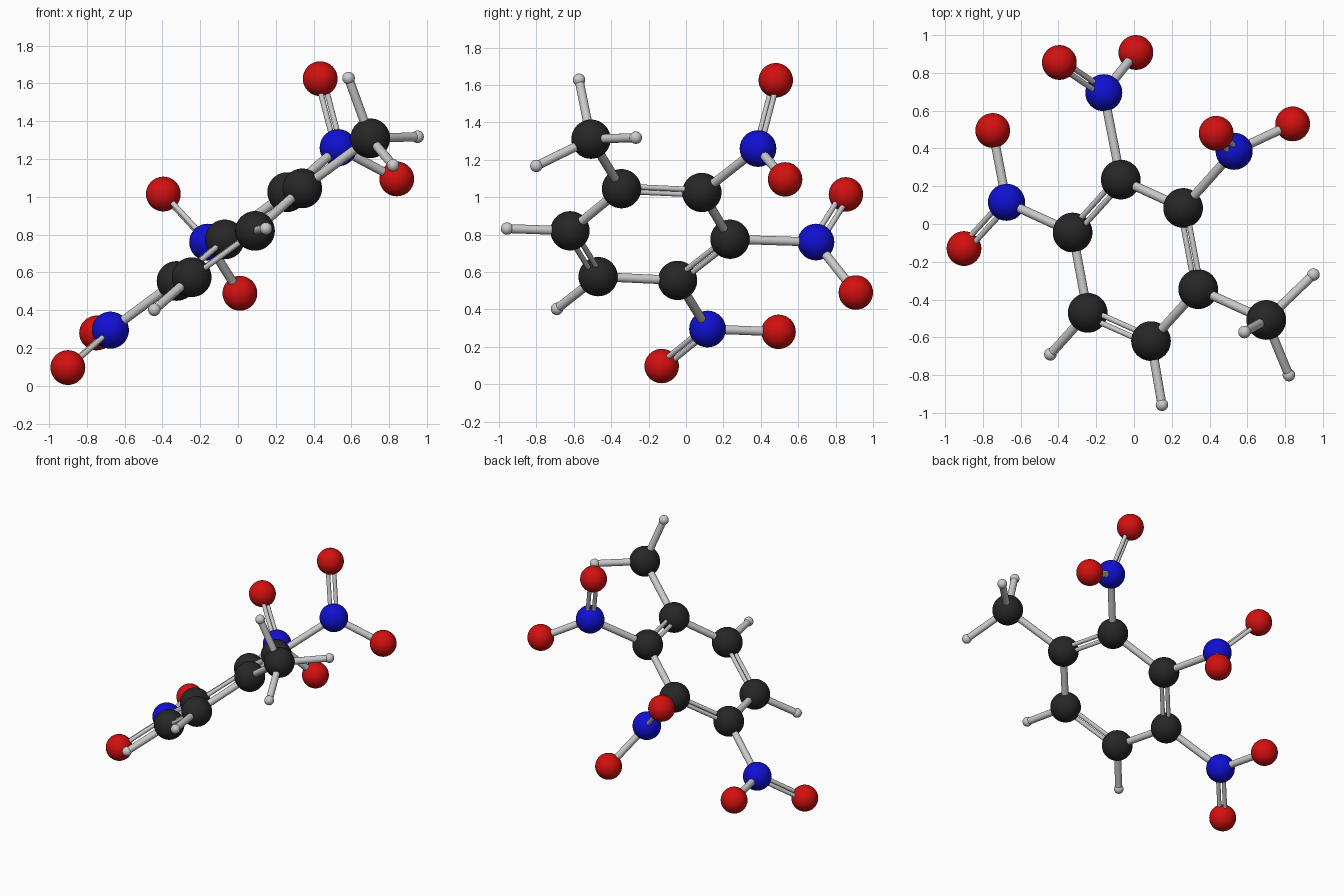
import bpy
from mathutils import Vector

if "Cube" in bpy.data.objects:
    bpy.data.objects.remove(bpy.data.objects["Cube"])


def material(name, color):
    m = bpy.data.materials.new(name)
    m.diffuse_color = (*color, 1)
    m.use_nodes = True
    m.node_tree.nodes["Principled BSDF"].inputs["Base Color"].default_value = m.diffuse_color
    return m


CARBON = ("carbon", 0.105, material("charcoal", (0.02, 0.02, 0.02)))
NITROGEN = ("nitrogen", 0.098, material("blue", (0.005, 0.005, 0.65)))
OXYGEN = ("oxygen", 0.092, material("red", (0.65, 0.005, 0.005)))
HYDROGEN = ("hydrogen", 0.033, None)


def atom(kind, label, p):
    name, radius, mat = kind
    bpy.ops.mesh.primitive_uv_sphere_add(segments=40, ring_count=20, radius=radius, location=p)
    ob = bpy.context.object
    ob.name = f"{name}_{label}"
    if mat:
        ob.data.materials.append(mat)
    bpy.ops.object.shade_smooth()
    return Vector(p)


def rod(name, a, b, radius):
    d = b - a
    bpy.ops.mesh.primitive_cylinder_add(vertices=24, radius=radius, depth=d.length, location=(a + b) / 2)
    ob = bpy.context.object
    ob.name = name
    ob.rotation_euler = d.to_track_quat('Z', 'Y').to_euler()
    bpy.ops.object.shade_smooth_by_angle()


def single(name, a, b):
    rod(name, a, b, 0.024)


def double(name, a, b, side):
    # two thin rods, spread in the plane that holds the side point
    d = (b - a).normalized()
    s = side - a
    off = (s - d * s.dot(d)).normalized() * 0.021
    rod(name + "_a", a + off, b + off, 0.0145)
    rod(name + "_b", a - off, b - off, 0.0145)


# six-carbon ring with alternating double bonds
ring = [atom(CARBON, f"ring_{i}", p) for i, p in enumerate([
    (0.34, -0.345, 1.045), (0.26, 0.085, 1.025), (-0.07, 0.235, 0.775),
    (-0.325, -0.045, 0.555), (-0.245, -0.47, 0.575), (0.09, -0.62, 0.82)])]
center = sum(ring, Vector()) / 6
for i in range(6):
    a, b = ring[i], ring[(i + 1) % 6]
    if i % 2 == 0:
        double(f"ring_double_bond_{i}", a, b, center)
    else:
        single(f"ring_bond_{i}", a, b)

# nitro groups: ring index, nitrogen, double-bonded oxygen, single-bonded oxygen
for i, n, o2, o1 in [
        (1, (0.53, 0.385, 1.26), (0.435, 0.48, 1.625), (0.84, 0.53, 1.095)),
        (2, (-0.16, 0.695, 0.76), (-0.395, 0.855, 1.015), (0.01, 0.908, 0.49)),
        (3, (-0.675, 0.115, 0.295), (-0.90, -0.13, 0.097), (-0.748, 0.495, 0.28))]:
    n = atom(NITROGEN, i, n)
    o2 = atom(OXYGEN, f"{i}_double", o2)
    o1 = atom(OXYGEN, f"{i}_single", o1)
    single(f"ring_nitro_bond_{i}", ring[i], n)
    double(f"nitro_double_bond_{i}", n, o2, o1)
    single(f"nitro_bond_{i}", n, o1)

# ring hydrogens
for i, p in [(4, (-0.443, -0.69, 0.403)), (5, (0.148, -0.957, 0.832))]:
    single(f"hydrogen_bond_{i}", ring[i], atom(HYDROGEN, f"ring_{i}", p))

# methyl group
methyl = atom(CARBON, "methyl", (0.70, -0.508, 1.31))
single("methyl_bond", ring[0], methyl)
for i, p in enumerate([(0.95, -0.268, 1.318), (0.82, -0.80, 1.167), (0.585, -0.572, 1.628)]):
    single(f"methyl_hydrogen_bond_{i}", methyl, atom(HYDROGEN, f"methyl_{i}", p))
